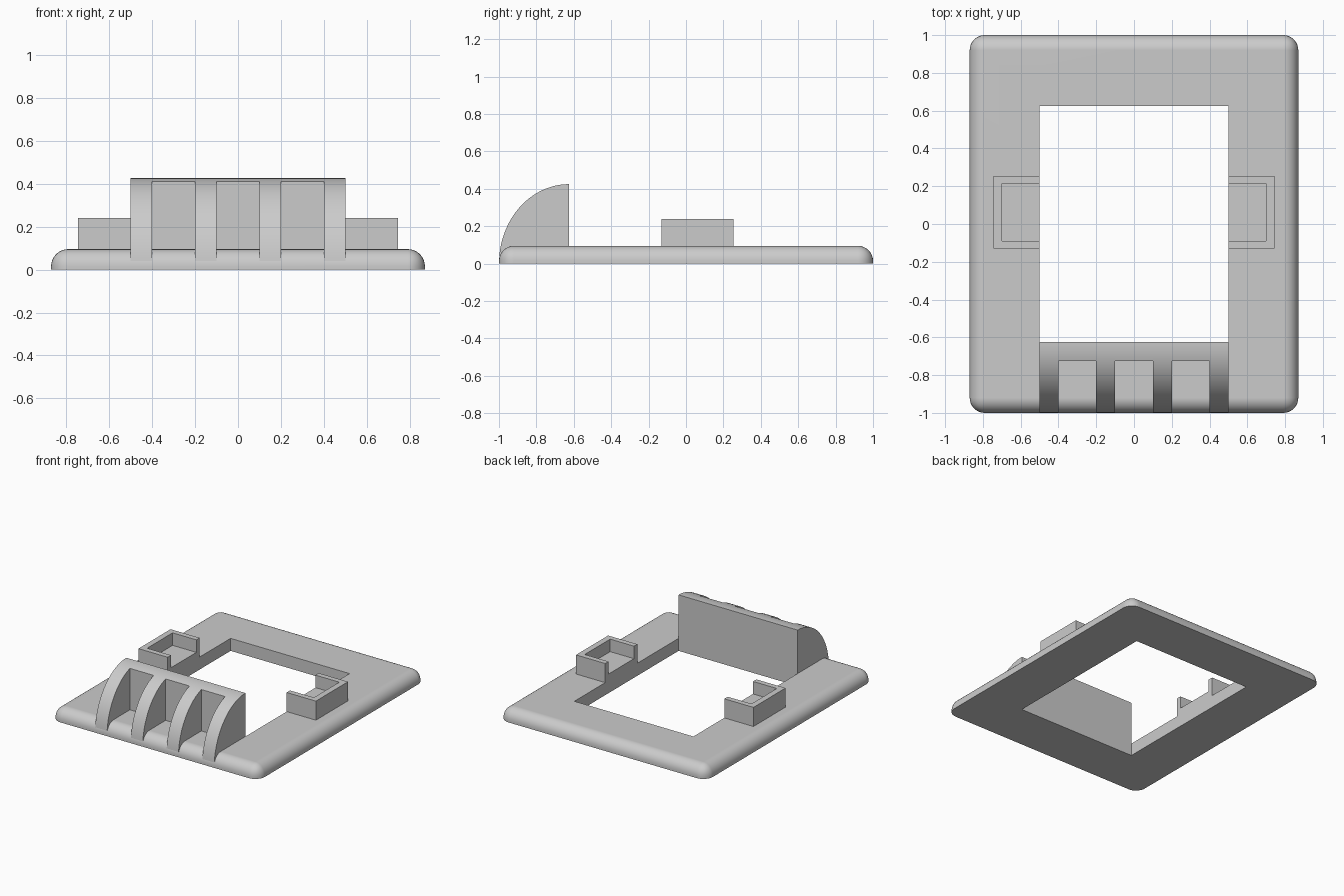
import bpy, bmesh, math
from mathutils import Vector

if "Cube" in bpy.data.objects:
    bpy.data.objects.remove(bpy.data.objects["Cube"])

GREY = (0.6, 0.6, 0.6, 1)
grey = bpy.data.materials.new("light grey")
grey.use_nodes = True
grey.diffuse_color = GREY
grey.node_tree.nodes["Principled BSDF"].inputs["Base Color"].default_value = GREY

TOP = 0.095             # height of the plate
HOLE_X, HOLE_Y = 0.5, 0.625


def finish(name, bm):
    bmesh.ops.recalc_face_normals(bm, faces=bm.faces)
    mesh = bpy.data.meshes.new(name)
    bm.to_mesh(mesh)
    bm.free()
    obj = bpy.data.objects.new(name, mesh)
    bpy.context.collection.objects.link(obj)
    mesh.materials.append(grey)
    return obj


def activate(obj):
    bpy.ops.object.select_all(action='DESELECT')
    obj.select_set(True)
    bpy.context.view_layer.objects.active = obj


def smooth(obj):
    activate(obj)
    bpy.ops.object.shade_smooth_by_angle(angle=math.radians(30))
    obj.modifiers.new("flat faces", 'WEIGHTED_NORMAL').keep_sharp = True


def box_mesh(lo, hi):
    bm = bmesh.new()
    bmesh.ops.create_cube(bm, size=1)
    for v in bm.verts:
        v.co = Vector(h if c > 0 else l for c, l, h in zip(v.co, lo, hi))
    return bm


def prism(name, points, offset):
    """Extrude a closed outline of 3D points along the offset."""
    bm = bmesh.new()
    face = bm.faces.new([bm.verts.new(p) for p in points])
    new = bmesh.ops.extrude_face_region(bm, geom=[face], use_keep_orig=True)["geom"]
    verts = [g for g in new if isinstance(g, bmesh.types.BMVert)]
    bmesh.ops.translate(bm, verts=verts, vec=offset)
    return finish(name, bm)


def mirror_x(obj):
    obj.modifiers.new("mirror", 'MIRROR').use_axis[0] = True


# Base plate: rounded everywhere but underneath, with a rectangular opening
bm = box_mesh((-0.87, -1, 0), (0.87, 1, TOP))
edges = [e for e in bm.edges if max(v.co.z for v in e.verts) > 0.01]
bmesh.ops.bevel(bm, geom=edges, offset=0.08, segments=8, profile=0.5, affect='EDGES')
plate = finish("base_plate", bm)
cutter = finish("opening_cutter", box_mesh((-HOLE_X, -HOLE_Y, -1), (HOLE_X, HOLE_Y, 1)))
cutter.hide_render = True
cut = plate.modifiers.new("opening", 'BOOLEAN')
cut.operation, cut.solver, cut.object = 'DIFFERENCE', 'EXACT', cutter
activate(plate)
bpy.ops.object.modifier_apply(modifier=cut.name)
bpy.data.objects.remove(cutter)
smooth(plate)


# Front hood: quarter-ellipse ribs joined by a back wall
DEPTH, HEIGHT, WALL = 0.375, 0.425, 0.1


def arc(start, end, steps):
    angles = [start + (end - start) * i / steps for i in range(steps + 1)]
    return [(-HOLE_Y - DEPTH * math.cos(a), HEIGHT * math.sin(a)) for a in angles]


rib_outline = arc(math.pi / 2, math.asin(0.04 / HEIGHT), 32)
rib_outline += [(-0.9, 0.04), (-0.9, TOP), (-HOLE_Y, TOP)]
wall_outline = arc(math.pi / 2, math.acos(WALL / DEPTH), 6)
wall_outline += [(-HOLE_Y - WALL, TOP), (-HOLE_Y, TOP)]

for i in range(4):
    x = -0.5 + 0.3 * i
    smooth(prism(f"hood_rib_{i + 1}", [(x, y, z) for y, z in rib_outline], (0.1, 0, 0)))
    if i < 3:
        smooth(prism(f"hood_wall_{i + 1}",
                     [(x + 0.1, y, z) for y, z in wall_outline], (0.2, 0, 0)))

# Side trays: U-shaped rim open towards the opening, with a raised floor
rim = [(0.5, -0.13), (0.745, -0.13), (0.745, 0.255), (0.5, 0.255),
       (0.5, 0.215), (0.7, 0.215), (0.7, -0.09), (0.5, -0.09)]
mirror_x(prism("side_tray_rims", [(x, y, TOP) for x, y in rim], (0, 0, 0.145)))
mirror_x(finish("side_tray_floors", box_mesh((0.5, -0.09, TOP), (0.7, 0.215, 0.145))))
